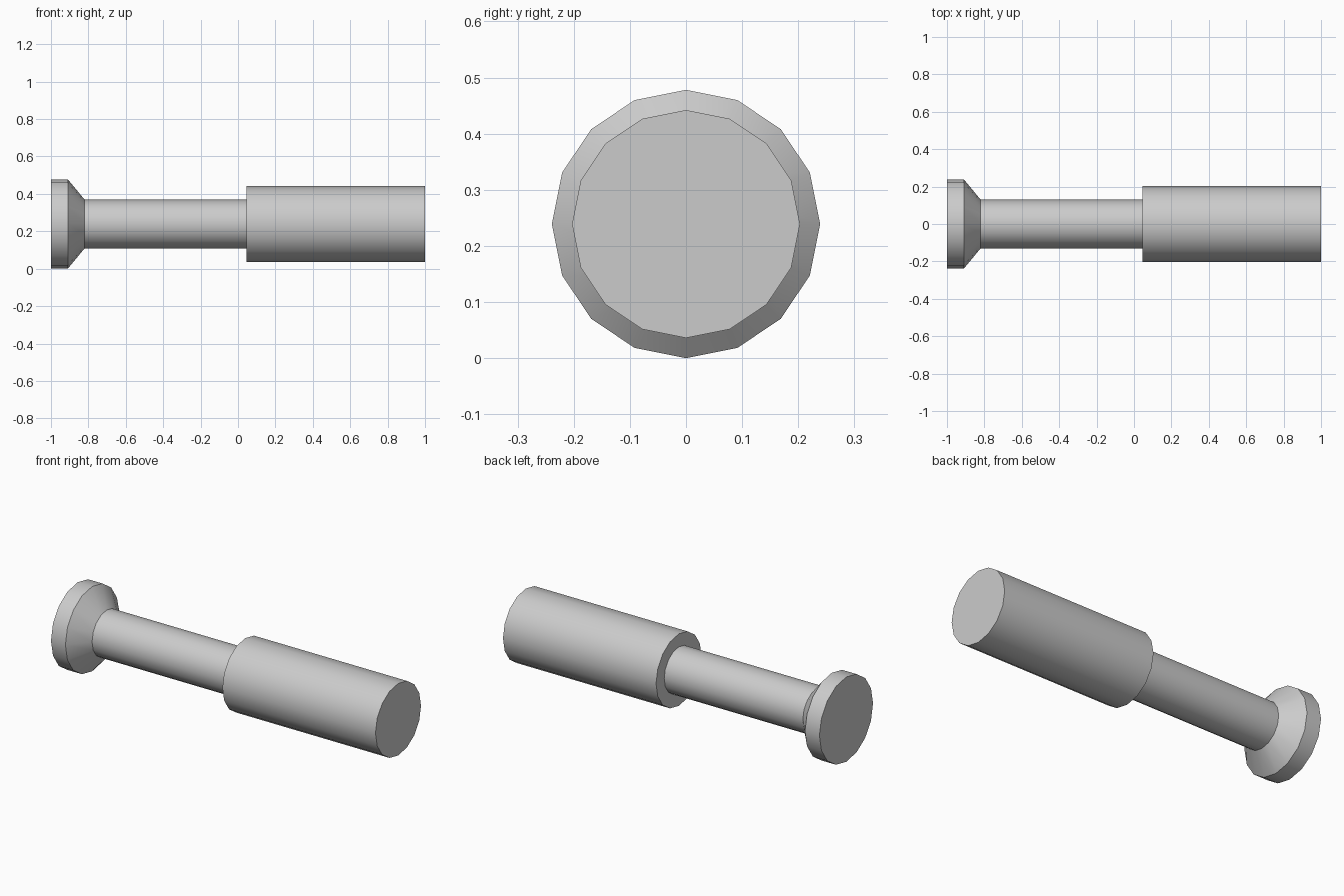
import bpy
import bmesh
from math import radians, sin, cos, tau

SIDES = 16
AXIS_HEIGHT = 0.239

cube = bpy.data.objects.get("Cube")
if cube:
    bpy.data.objects.remove(cube, do_unlink=True)

grey = bpy.data.materials.new("light grey")
grey.use_nodes = True
colour = (0.6, 0.6, 0.6, 1)
grey.diffuse_color = colour
grey.node_tree.nodes["Principled BSDF"].inputs["Base Color"].default_value = colour


def turned_part(name, profile, capped=True):
    """Turn (x, radius) points around the long axis."""
    bm = bmesh.new()
    rings = []
    for x, r in profile:
        rings.append([bm.verts.new((x, r * cos(tau * i / SIDES),
                                    AXIS_HEIGHT + r * sin(tau * i / SIDES)))
                      for i in range(SIDES)])
    for a, b in zip(rings, rings[1:]):
        for i in range(SIDES):
            j = (i + 1) % SIDES
            bm.faces.new((a[i], b[i], b[j], a[j]))
    if capped:
        bm.faces.new(rings[0])
        bm.faces.new(rings[-1])
    bmesh.ops.recalc_face_normals(bm, faces=bm.faces)
    mesh = bpy.data.meshes.new(name)
    bm.to_mesh(mesh)
    bm.free()
    mesh.materials.append(grey)
    obj = bpy.data.objects.new(name, mesh)
    bpy.context.collection.objects.link(obj)
    bpy.ops.object.select_all(action='DESELECT')
    obj.select_set(True)
    bpy.context.view_layer.objects.active = obj
    bpy.ops.object.shade_smooth_by_angle(angle=radians(30))
    return obj


# Flared head, slim shaft and thick grip along one axis
turned_part("head", [(-1, 0.239), (-0.91, 0.239), (-0.82, 0.13)])
turned_part("shaft", [(-0.82, 0.13), (0.045, 0.13)])
turned_part("grip", [(0.045, 0.203), (1, 0.203)])
